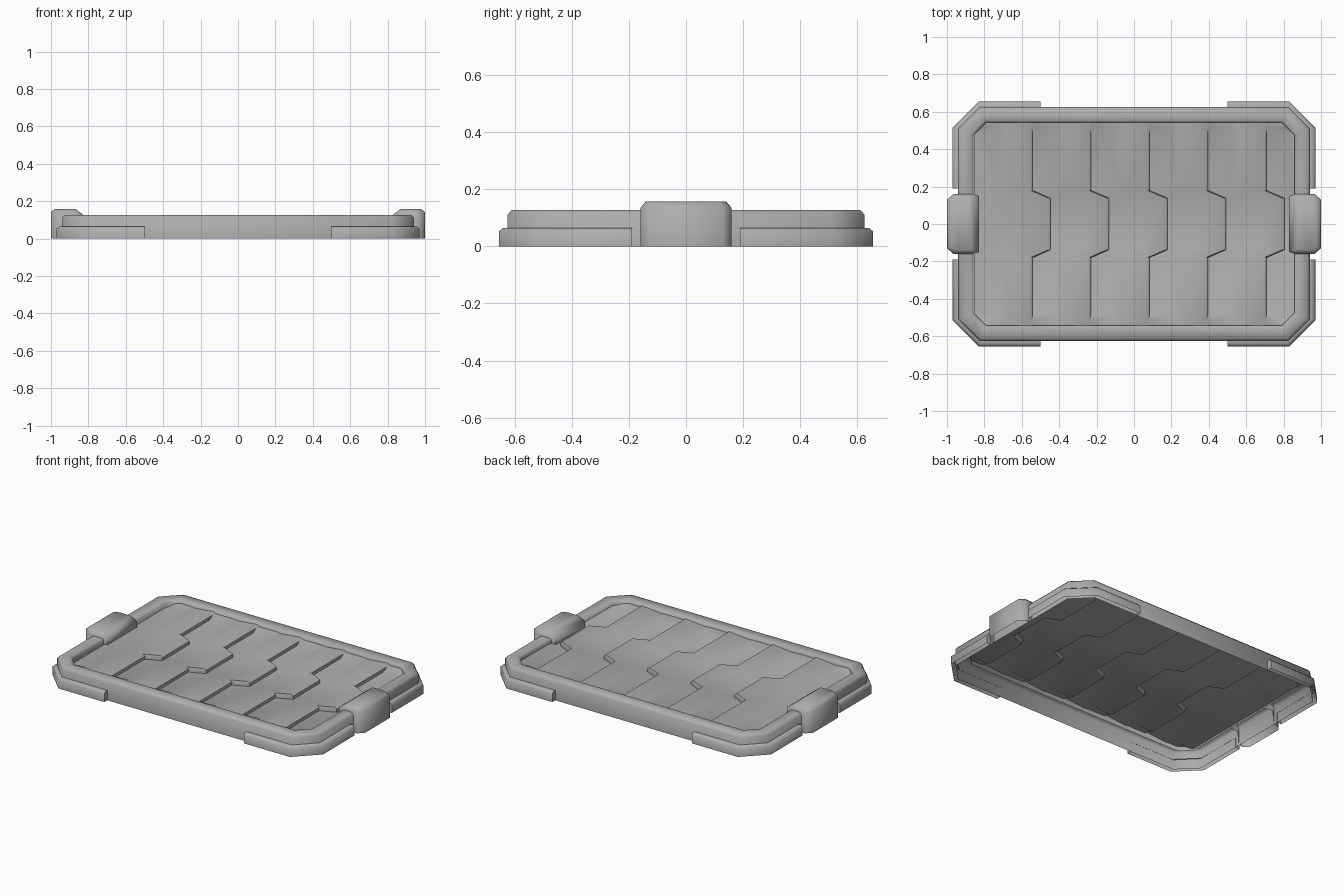
import bpy, bmesh, math
from mathutils import Vector

if "Cube" in bpy.data.objects:
    bpy.data.objects.remove(bpy.data.objects["Cube"])

grey = bpy.data.materials.new("dark_grey")
grey.diffuse_color = (0.42, 0.42, 0.42, 1)
grey.use_nodes = True
grey.node_tree.nodes["Principled BSDF"].inputs["Base Color"].default_value = grey.diffuse_color


def finish(name, bm, angle=60, mirror=None):
    bmesh.ops.remove_doubles(bm, verts=bm.verts[:], dist=0.0005)
    bmesh.ops.recalc_face_normals(bm, faces=bm.faces[:])
    me = bpy.data.meshes.new(name)
    bm.to_mesh(me)
    bm.free()
    me.materials.append(grey)
    ob = bpy.data.objects.new(name, me)
    bpy.context.collection.objects.link(ob)
    if mirror:
        m = ob.modifiers.new("Mirror", 'MIRROR')
        m.use_axis = mirror
        m.use_mirror_merge = False
    bpy.ops.object.select_all(action='DESELECT')
    ob.select_set(True)
    bpy.context.view_layer.objects.active = ob
    bpy.ops.object.shade_smooth_by_angle(angle=math.radians(angle))
    return ob


def bridge(bm, rows, closed):
    """Quads between successive rows of points; returns vertex rows."""
    vs = [[bm.verts.new(p) for p in r] for r in rows]
    n = len(vs[0])
    for a, b in zip(vs, vs[1:]):
        for i in range(n if closed else n - 1):
            j = (i + 1) % n
            bm.faces.new((a[i], a[j], b[j], b[i]))
    return vs


def corner(hx, hy, c, d):
    """Chamfered corner inset by d."""
    k = c - 0.586 * d
    return [(hx - d - k, hy - d), (hx - d, hy - d - k)]


# Octagonal frame: thin shell swept from a short profile
bm = bmesh.new()
rows = []
for d, z in [(0, 0), (0, 0.112), (0.014, 0.127), (0.071, 0.127), (0.083, 0.117), (0.083, 0.075)]:
    (ax, ay), (bx, by) = corner(0.94, 0.625, 0.115, d)
    rows.append([(ax, ay, z), (bx, by, z), (bx, -by, z), (ax, -ay, z),
                 (-ax, -ay, z), (-bx, -by, z), (-bx, by, z), (-ax, ay, z)])
bridge(bm, rows, True)
finish("frame", bm)

# Corner guards: one quarter, mirrored
bm = bmesh.new()
rows = []
for d, z in [(0, 0), (0, 0.053), (0.014, 0.065), (0.031, 0.065)]:
    (ax, ay), (bx, by) = corner(0.97, 0.655, 0.14, d)
    rows.append([(0.5, ay, z), (ax, ay, z), (bx, by, z), (bx, 0.19, z)])
vs = bridge(bm, rows, False)
for i, p in ((0, (0.5, 0.624, 0)), (3, (0.939, 0.19, 0))):
    bm.faces.new([r[i] for r in vs] + [bm.verts.new(p)])
finish("corner_guards", bm, 60, (True, True, False))

# End clips: hollow chamfered hoods over the frame's short sides
bm = bmesh.new()


def clip_loop(pts):
    return pts + [(x, -y, z) for x, y, z in reversed(pts)]


rows = [
    clip_loop([(0.83, 0.15, 0.09), (0.93, 0.16, 0.09), (0.94, 0.16, 0), (0.965, 0.16, 0), (1.0, 0.13, 0)]),
    clip_loop([(0.83, 0.15, 0.13), (0.86, 0.16, 0.135), (0.94, 0.16, 0.135), (0.965, 0.16, 0.135), (1.0, 0.13, 0.142)]),
    clip_loop([(0.868, 0.135, 0.158), (0.88, 0.14, 0.158), (0.94, 0.14, 0.158), (0.957, 0.138, 0.158), (0.98, 0.12, 0.158)]),
]
vs = bridge(bm, rows, True)
bm.faces.new(vs[-1])
finish("end_clips", bm, 60, (True, False, False))

# Slats: one stepped sheet, each slat rising to an edge with a central tab
LOW, HIGH, PITCH, START = 0.085, 0.115, 0.3125, -0.855
bm = bmesh.new()
rows = []
for y in (-0.545, -0.515, -0.485, -0.18, -0.138, 0.138, 0.18, 0.485, 0.515, 0.545):
    tab = 0.097 if abs(y) < 0.15 else 0
    row = []
    for k in range(6):
        left = START + k * PITCH + (tab if k else 0)
        right = START + (k + 1) * PITCH + tab
        for x in (left, left + 0.13, left + 0.16, right - 0.012, right):
            t = (x - left) / (right - left)
            z = LOW + (HIGH - LOW) * min(1, t * 1.04)
            if x == right:
                z -= 0.01
            # raised pads at the slat ends
            if abs(y) > 0.5 and x < left + 0.14:
                z = HIGH - 0.01
            row.append((x, y, z))
    rows.append(row)
bridge(bm, rows, False)
# Trim to the frame opening
cuts = [((0.857, 0, 0), (1, 0, 0)), ((-0.857, 0, 0), (-1, 0, 0))]
cuts += [((sx * 0.857, sy * 0.476, 0), (sx, sy, 0)) for sx in (1, -1) for sy in (1, -1)]
for co, no in cuts:
    bmesh.ops.bisect_plane(bm, geom=bm.verts[:] + bm.edges[:] + bm.faces[:], dist=1e-5,
                           plane_co=Vector(co), plane_no=Vector(no), clear_outer=True)
finish("slats", bm, 50)
